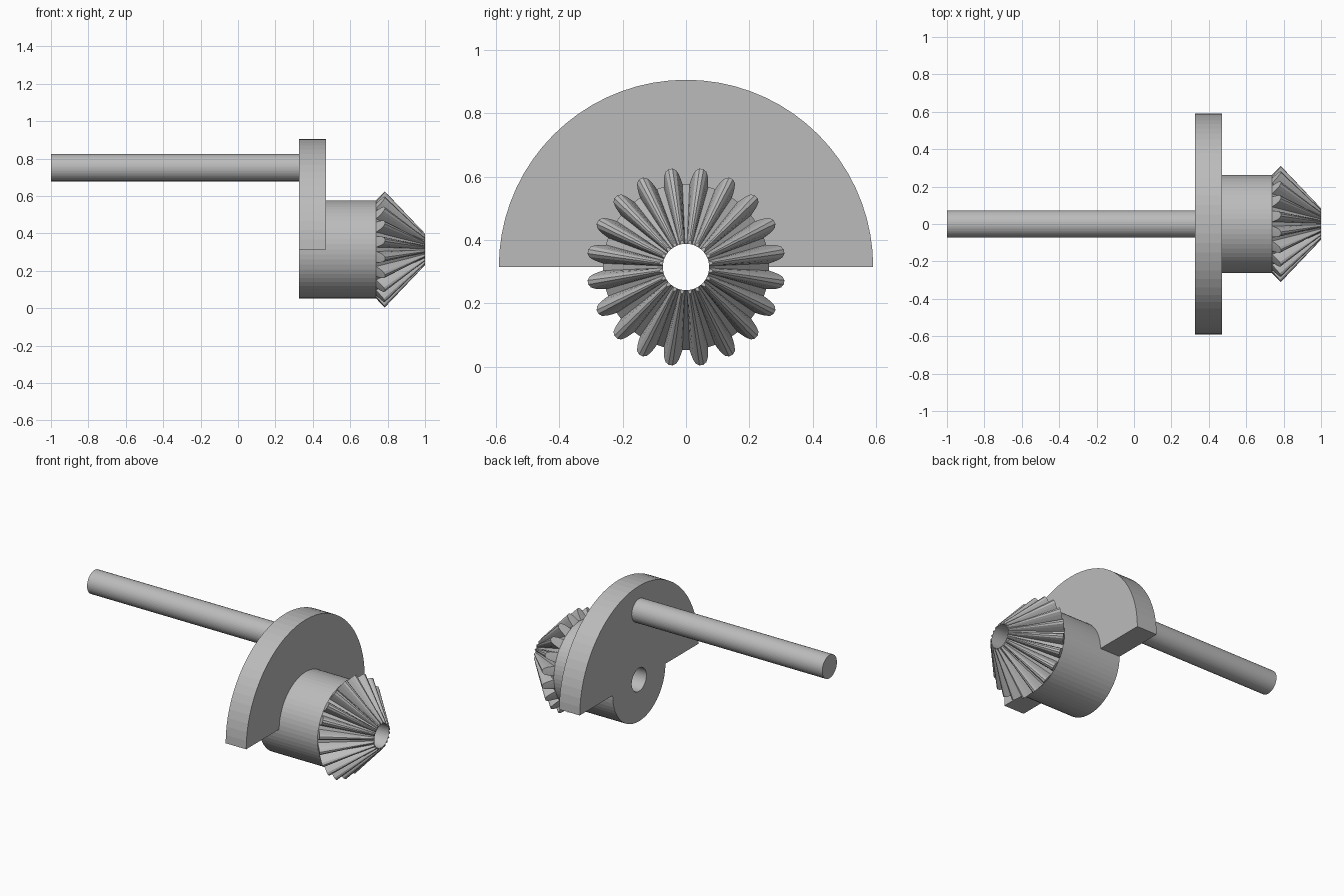
import bpy, bmesh
from math import sin, cos, radians
from mathutils import Vector

if "Cube" in bpy.data.objects:
    bpy.data.objects.remove(bpy.data.objects["Cube"], do_unlink=True)

AXIS_Z = 0.315     # height of the gear axis
BORE = 0.073
HUB = 0.262
PLATE = 0.59
BACK, STEP, GEAR, FRONT = 0.327, 0.47, 0.738, 1.0
APEX = 1.08        # where the tooth lines meet
TEETH = 20

grey = bpy.data.materials.new("plain grey")
grey.use_nodes = True
colour = (0.5, 0.5, 0.5, 1)
grey.diffuse_color = colour
grey.node_tree.nodes["Principled BSDF"].inputs["Base Color"].default_value = colour


def finish(name, bm):
    bmesh.ops.recalc_face_normals(bm, faces=bm.faces)
    mesh = bpy.data.meshes.new(name)
    bm.to_mesh(mesh)
    bm.free()
    mesh.materials.append(grey)
    obj = bpy.data.objects.new(name, mesh)
    bpy.context.collection.objects.link(obj)
    return obj


def polar(x, r, deg):
    a = radians(deg)
    return Vector((x, r * sin(a), AXIS_Z + r * cos(a)))


def ring(name, loops, closed=True):
    """Skin loops of (x, radius, angle) points around the gear axis."""
    bm = bmesh.new()
    rows = [[bm.verts.new(polar(*p)) for p in loop] for loop in loops]
    n = len(rows[0])
    for i in range(len(rows) if closed else len(rows) - 1):
        a, b = rows[i], rows[(i + 1) % len(rows)]
        for j in range(n):
            k = (j + 1) % n
            bm.faces.new((a[j], a[k], b[k], b[j]))
    return finish(name, bm)


def tube(name, x0, x1, outline):
    """Bored solid between two planes with an outline of (radius, angle)."""
    inner = [(BORE, a) for r, a in outline]
    ring(name, [[(x, r, a) for r, a in pts] for x, pts in
                ((x0, inner), (x0, outline), (x1, outline), (x1, inner))])


# Half-disc counterweight merged with the lower half of the hub
upper = [(PLATE, a) for a in range(-90, 91, 5)]
lower = [(HUB, a) for a in range(90, 271, 6)]
bm = bmesh.new()
pairs = upper + lower
layers = []
for x in (BACK, STEP):
    layers.append(([bm.verts.new(polar(x, r, a)) for r, a in pairs],
                   [bm.verts.new(polar(x, BORE, a)) for r, a in pairs]))
(o0, i0), (o1, i1) = layers
for j in range(len(pairs)):
    k = (j + 1) % len(pairs)
    bm.faces.new((o0[j], o0[k], o1[k], o1[j]))
    if pairs[j][1] % 360 != pairs[k][1] % 360:
        for quad in ((i0[j], i0[k], i1[k], i1[j]),
                     (o0[j], o0[k], i0[k], i0[j]),
                     (o1[j], o1[k], i1[k], i1[j])):
            bm.faces.new(quad)
bmesh.ops.remove_doubles(bm, verts=bm.verts, dist=0.0001)
finish("counterweight_plate", bm)

# Hub between the plate and the gear
tube("hub", STEP, GEAR, [(HUB, a) for a in range(0, 360, 6)])

# Bevel gear: one tooth as (angle from its middle, height from root to tip)
half = [(6.5, 0), (5.6, 0.3), (4.6, 0.6), (3.2, 0.87), (1.2, 1)]
tooth = [(-a, h) for a, h in half] + [(a, h) for a, h in reversed(half)]
pitch = 360 / TEETH
back, front, bore_back, bore_front, seat = [], [], [], [], []
for t in range(TEETH):
    for da, h in tooth:
        ang = (t + 0.5) * pitch + da
        x = GEAR + 0.047 * h
        r = HUB + 0.051 * h
        tip_r = r * (APEX - FRONT) / (APEX - x)
        back.append((x, r, ang))
        front.append((FRONT, max(tip_r, BORE + 0.0005), ang))
        bore_front.append((FRONT, BORE, ang))
        bore_back.append((GEAR, BORE, ang))
        seat.append((GEAR - 0.003, HUB - 0.002, ang))
# Valley floors dip to the bore a little before the front end
ring("bevel_gear", [bore_back, seat, back, front, bore_front])

# Offset crank pin
bpy.ops.mesh.primitive_cylinder_add(vertices=48, radius=0.073, depth=BACK + 1,
                                    location=((BACK - 1) / 2, 0, 0.752),
                                    rotation=(0, radians(90), 0))
pin = bpy.context.object
pin.name = "crank_pin"
pin.data.materials.append(grey)
